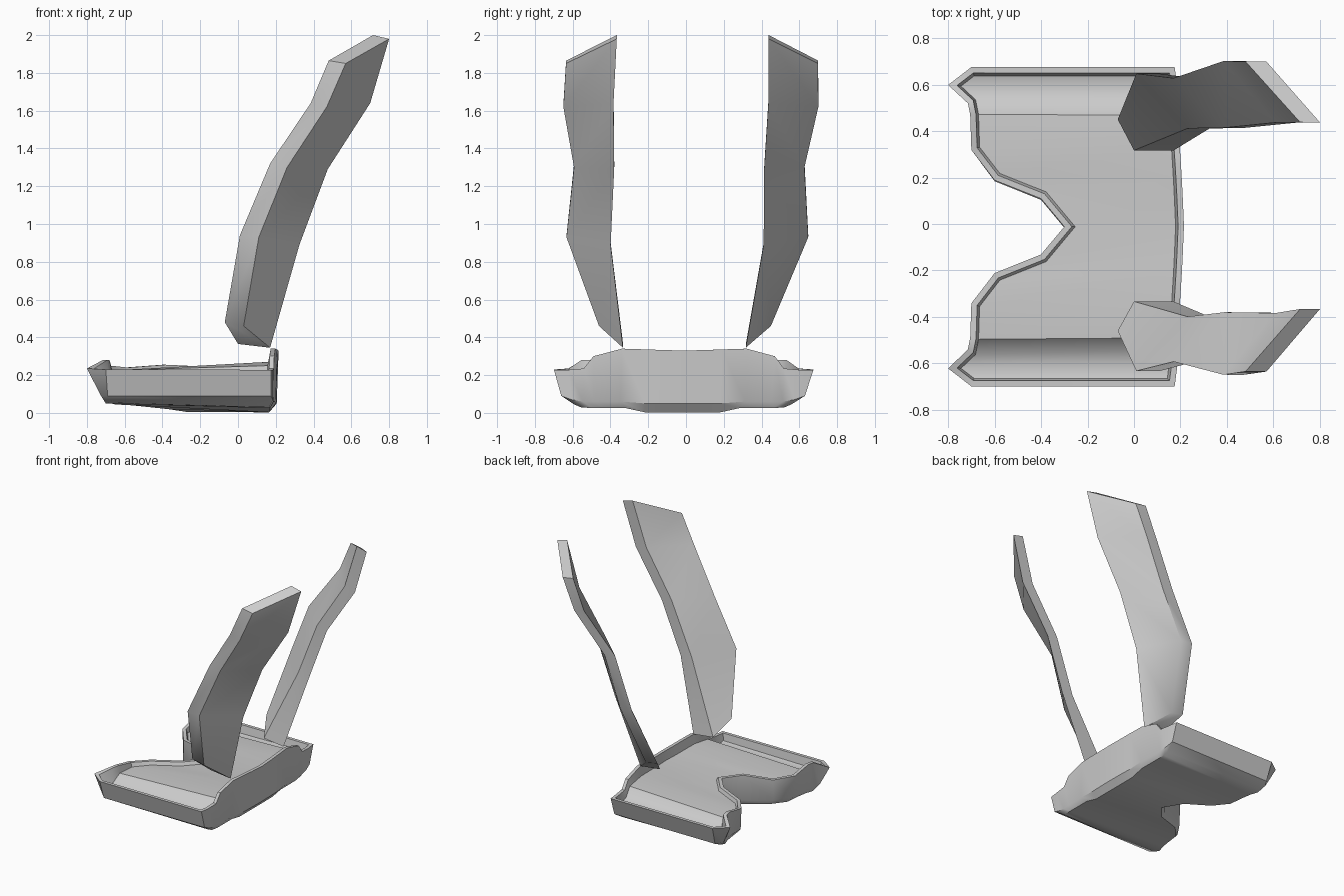
import bpy, bmesh, math
from mathutils import Vector

if "Cube" in bpy.data.objects:
    bpy.data.objects.remove(bpy.data.objects["Cube"])


def lean(p):
    # the whole model tips very slightly sideways
    return (p[0], p[1] + 0.027 * p[2] - 0.018, p[2])


def finish(name, bm, angle):
    for v in bm.verts:
        v.co = lean(v.co)
    bmesh.ops.recalc_face_normals(bm, faces=bm.faces)
    me = bpy.data.meshes.new(name)
    bm.to_mesh(me)
    bm.free()
    for p in me.polygons:
        p.use_smooth = True
    me.set_sharp_from_angle(angle=math.radians(angle))
    ob = bpy.data.objects.new(name, me)
    bpy.context.collection.objects.link(ob)
    return ob


def bridge(bm, a, b):
    n = len(a)
    for i in range(n):
        j = (i + 1) % n
        bm.faces.new((a[i], a[j], b[j], b[i]))


def ring(ys, front, back, zf, zb):
    """Closed loop: front edge from -y to +y, then back edge from +y to -y."""
    f = [(x, y, z) for x, y, z in zip(front, ys, zf)]
    b = [(x, y, z) for x, y, z in zip(back, ys, zb)]
    mir = lambda pts: [(x, -y, z) for x, y, z in pts[:0:-1]]
    return [Vector(p) for p in mir(f) + f + (mir(b) + b)[::-1]]


def inset(loop, d):
    """Mitred inset of a loop in plan, heights kept."""
    out = []
    for i, p in enumerate(loop):
        a, c = loop[i - 1], loop[(i + 1) % len(loop)]
        e1, e2 = (p - a).xy.normalized(), (c - p).xy.normalized()
        n1, n2 = Vector((e1.y, -e1.x)), Vector((e2.y, -e2.x))
        m = (n1 + n2) * (d / (1 + n1.dot(n2)))
        out.append(Vector((p.x + m.x, p.y + m.y, p.z)))
    return out


def cap(bm, vs):
    """Fill a loop with strips running from its front edge to its back edge."""
    n = len(vs)
    for i in range(n // 2 - 1):
        bm.faces.new((vs[i], vs[i + 1], vs[n - 2 - i], vs[n - 1 - i]))


# seat tray: underside, lower wall, rim, inner wall and floor
bottom = ring([0, .12, .2, .3, .42, .48, .54, .575],
              [-.27, -.37, -.56, -.65, -.67, -.68, -.70, -.68],
              [.165, .165, .165, .17, .17, .17, .165, .16],
              [.005, .02, .04, .045, .05, .05, .05, .055],
              [.003, .003, .003, .025, .025, .025, .03, .045])
lower = ring([0, .12, .2, .33, .47, .53, .59, .645],
             [-.30, -.40, -.60, -.69, -.70, -.705, -.725, -.69],
             [.205, .203, .20, .195, .19, .188, .185, .175],
             [.05, .06, .08, .085, .09, .09, .09, .09],
             [.05, .05, .05, .06, .06, .06, .07, .09])
rim = ring([0, .12, .2, .33, .48, .53, .61, .687],
           [-.30, -.40, -.60, -.70, -.705, -.715, -.80, -.70],
           [.215, .21, .206, .198, .192, .19, .185, .175],
           [.25, .255, .24, .25, .28, .28, .235, .23],
           [.33, .333, .336, .34, .30, .235, .228, .228])
rim_in = inset(rim, .025)
floor = inset(rim, .036)
floor_zf = [.225, .23, .215, .22, .225, .17, .15, .165]
floor_zb = [.262, .262, .265, .27, .25, .18, .165, .175]
heights = floor_zf[:0:-1] + floor_zf + (floor_zb[:0:-1] + floor_zb)[::-1]
for p, z in zip(floor, heights):
    p.z = z

bm = bmesh.new()
rings = [[bm.verts.new(p) for p in r] for r in (bottom, lower, rim, rim_in, floor)]
for a, b in zip(rings, rings[1:]):
    bridge(bm, a, b)
cap(bm, rings[0])
cap(bm, rings[-1])
finish("seat_tray", bm, 35)

# back blades: four corner edges (x, y, z) running up each blade
outer_y = [.455, .64, .61, .675, .667]
inner_y = [.325, .405, .397, .41, .402]
edges = [
    list(zip([-.07, .01, .17, .385, .48], outer_y, [.48, .94, 1.32, 1.64, 1.865])),
    list(zip([.03, .11, .26, .47, .57], outer_y, [.46, .93, 1.30, 1.62, 1.85])),
    list(zip([.17, .325, .475, .70, .80], inner_y, [.345, .89, 1.29, 1.64, 1.98])),
    list(zip([0, .23, .39, .61, .715], inner_y, [.365, .90, 1.31, 1.66, 2.0])),
]
for name, s in (("front_blade", -1), ("rear_blade", 1)):
    bm = bmesh.new()
    rows = [[bm.verts.new((x, s * y, z)) for x, y, z in sec] for sec in zip(*edges)]
    for a, b in zip(rows, rows[1:]):
        bridge(bm, a, b)
    bm.faces.new(rows[0])
    bm.faces.new(rows[-1])
    finish(name, bm, 40)
